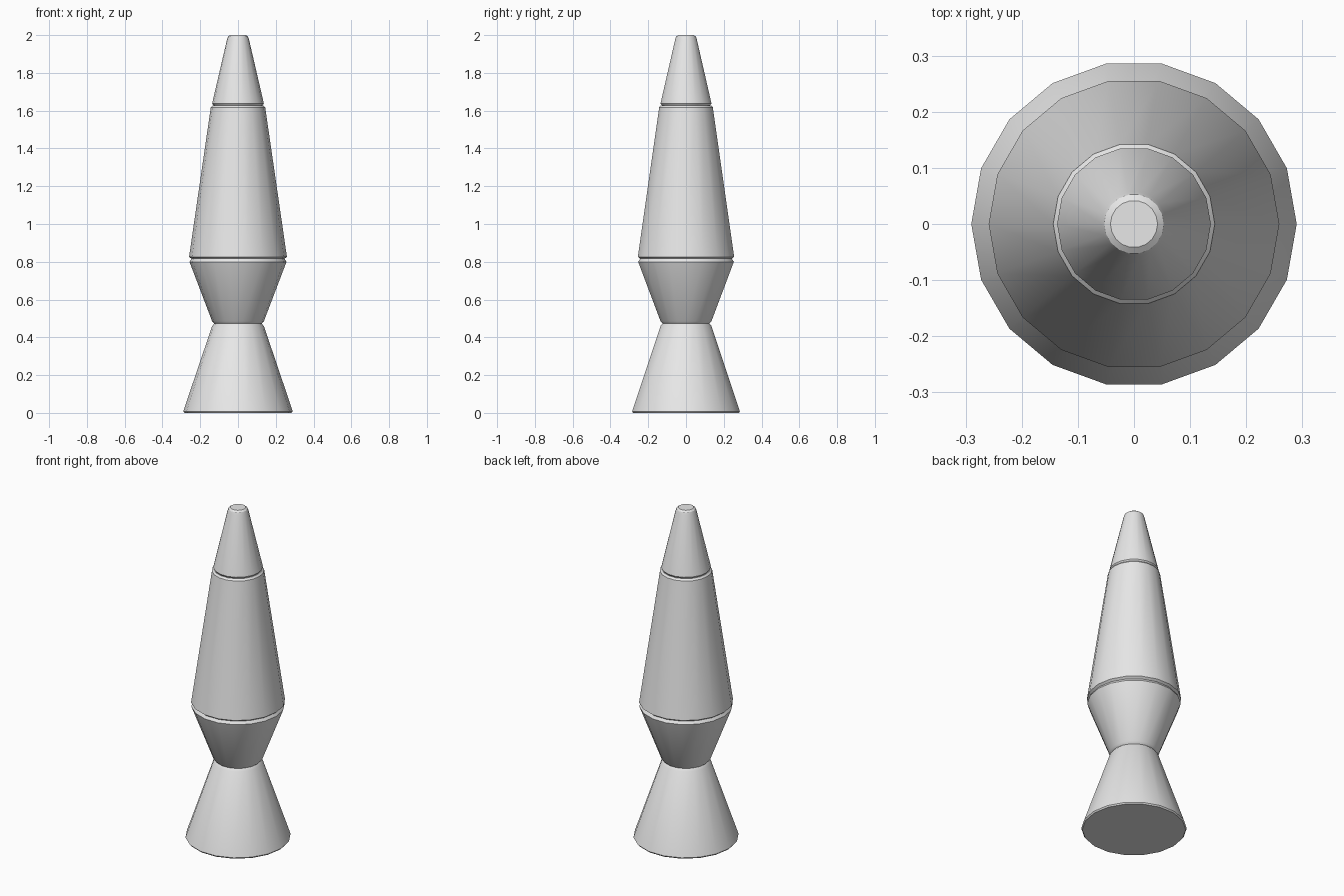
import bpy
import bmesh
from math import cos, sin, tau

SIDES = 18

if "Cube" in bpy.data.objects:
    bpy.data.objects.remove(bpy.data.objects["Cube"], do_unlink=True)

grey = bpy.data.materials.new("light_grey")
grey.use_nodes = True
grey.diffuse_color = (0.8, 0.8, 0.8, 1)
grey.node_tree.nodes["Principled BSDF"].inputs["Base Color"].default_value = (0.8, 0.8, 0.8, 1)


def lathe(name, profile, capped=True, inward=False):
    """Turn a bottom-to-top (radius, height) profile around z."""
    bm = bmesh.new()
    rings = [[bm.verts.new((r * cos(tau * i / SIDES), r * sin(tau * i / SIDES), z))
              for i in range(SIDES)] for r, z in profile]
    for low, high in zip(rings, rings[1:]):
        for i in range(SIDES):
            j = (i + 1) % SIDES
            bm.faces.new((low[i], low[j], high[j], high[i]))
    if capped:
        bm.faces.new(rings[0][::-1])
        bm.faces.new(rings[-1])
    if inward:
        bmesh.ops.reverse_faces(bm, faces=bm.faces[:])
    mesh = bpy.data.meshes.new(name)
    bm.to_mesh(mesh)
    bm.free()
    mesh.materials.append(grey)
    obj = bpy.data.objects.new(name, mesh)
    bpy.context.collection.objects.link(obj)
    bpy.ops.object.select_all(action="DESELECT")
    obj.select_set(True)
    bpy.context.view_layer.objects.active = obj
    bpy.ops.object.shade_smooth_by_angle()
    return obj


# Flared foot
lathe("base_foot", [(0.284, 0), (0.29, 0.008), (0.137, 0.46), (0.125, 0.473)])

# Cup holding the bottle
lathe("base_cup", [(0.125, 0.473), (0.137, 0.485), (0.257, 0.80), (0.245, 0.818)])

# Liquid filling inside the bottle
lathe("liquid", [(0.245, 0.818), (0.252, 0.832), (0.14, 1.615), (0.132, 1.626)])

# Inner surface of the thin glass wall, facing the liquid
lathe("glass_wall", [(0.245, 0.815), (0.259, 0.826), (0.144, 1.618), (0.134, 1.628)],
      capped=False, inward=True)

# Tapered cap with a rounded tip
lathe("cap", [(0.128, 1.626), (0.137, 1.638), (0.058, 1.978), (0.053, 1.992), (0.042, 2.0)])
